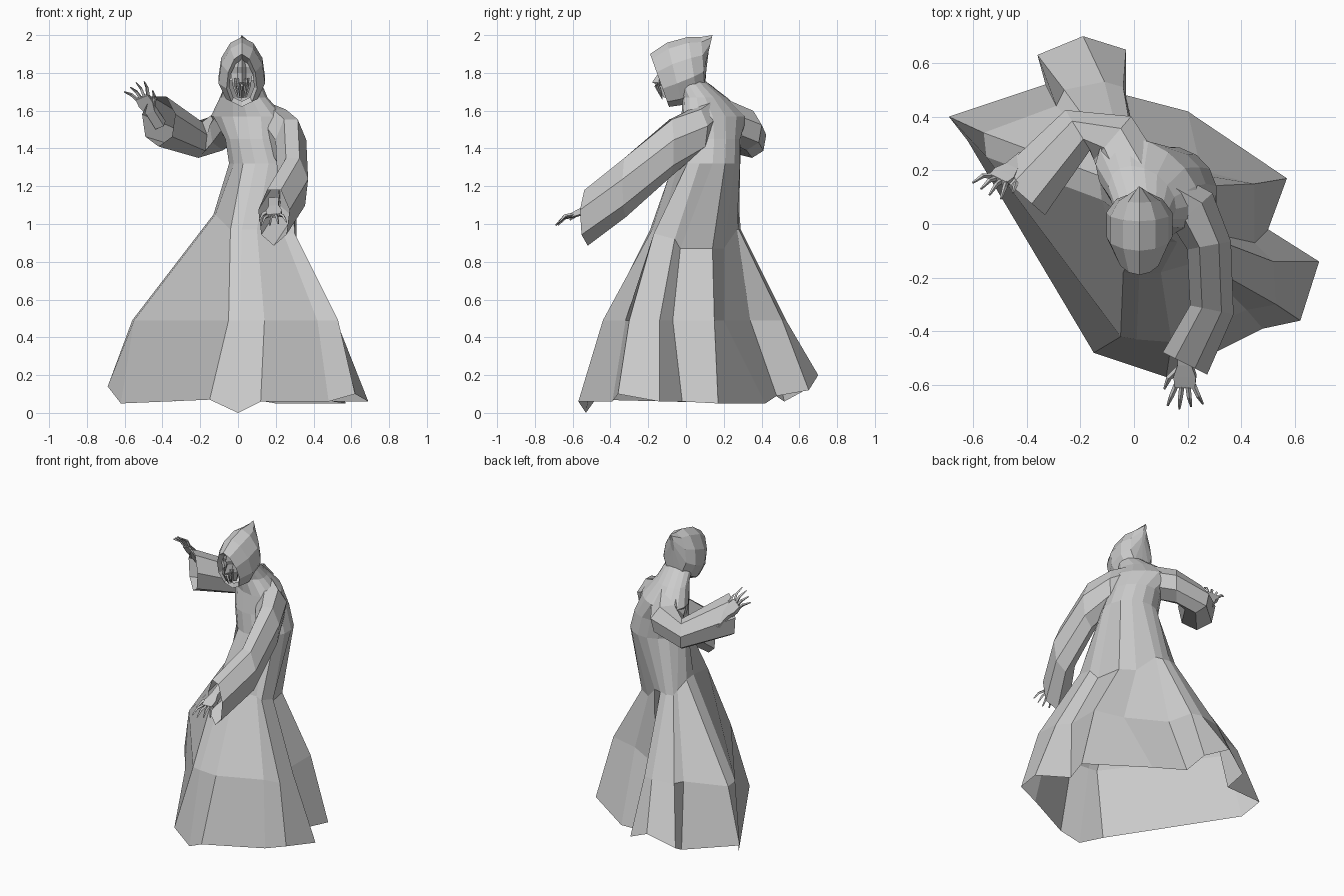
import bpy
import math
from mathutils import Vector

default_cube = bpy.data.objects.get("Cube")
if default_cube:
    bpy.data.objects.remove(default_cube, do_unlink=True)

UP = Vector((0, 0, 1))

# One plain grey covers the whole figure
grey = bpy.data.materials.new("plain_grey")
grey.use_nodes = True
grey_value = (0.6, 0.6, 0.6, 1)
grey.diffuse_color = grey_value
grey.node_tree.nodes["Principled BSDF"].inputs["Base Color"].default_value = grey_value


def add_object(name, vertices, faces):
    """Make a flat shaded object from plain geometry."""
    mesh = bpy.data.meshes.new(name)
    mesh.from_pydata(vertices, [], faces)
    mesh.materials.append(grey)
    mesh.update()
    part = bpy.data.objects.new(name, mesh)
    bpy.context.scene.collection.objects.link(part)
    return part


def loft(rings, cap_start=False, cap_end=False):
    """Skin a list of equally long rings with quads."""
    count = len(rings[0])
    vertices = [tuple(point) for ring in rings for point in ring]
    faces = []
    for level in range(len(rings) - 1):
        low, high = level * count, (level + 1) * count
        for i in range(count):
            j = (i + 1) % count
            faces.append((low + i, low + j, high + j, high + i))
    if cap_start:
        faces.append(tuple(reversed(range(count))))
    if cap_end:
        faces.append(tuple(range(len(vertices) - count, len(vertices))))
    return vertices, faces


def merge(pieces):
    """Join several vertex and face lists into one."""
    vertices, faces = [], []
    for piece_vertices, piece_faces in pieces:
        offset = len(vertices)
        vertices += piece_vertices
        faces += [tuple(index + offset for index in face) for face in piece_faces]
    return vertices, faces


def hundredths(points, height=None):
    """Turn whole numbers into units, adding a shared height if given."""
    return [Vector(p if height is None else (*p, height)) / 100 for p in points]


def oval(center, across, along, count, turn=0.0, start=0.0):
    """A level oval ring, turned about its centre."""
    ring = []
    for i in range(count):
        angle = start + math.tau * i / count
        x, y = across * math.cos(angle), along * math.sin(angle)
        ring.append(Vector(center) + Vector((x * math.cos(turn) - y * math.sin(turn),
                                             x * math.sin(turn) + y * math.cos(turn), 0)))
    return ring


def tube(path, widths, heights, sides, upright=False, caps=True):
    """Sweep an oval along a path; upright rings hang like cloth."""
    rings = []
    for i, point in enumerate(path):
        before, after = path[max(i - 1, 0)], path[min(i + 1, len(path) - 1)]
        tangent = (after - before).normalized()
        side = tangent.cross(UP).normalized()
        lift = UP if upright else side.cross(tangent).normalized()
        rings.append([point + side * widths[i] * math.sin(math.tau * k / sides)
                      - lift * heights[i] * math.cos(math.tau * k / sides)
                      for k in range(sides)])
    return loft(rings, caps, caps)


# Robe: folded skirt rings, going round from the front panel
hem = hundredths([(-15, -48, 7), (0, -53, 0), (12, -57, 6), (48, -39, 6),
                  (62, -36, 10), (69, -14, 6), (50, -2, 6), (57, 17, 5),
                  (20, 42, 5), (-3, 48, 9), (-3, 65, 12), (-19, 70, 20),
                  (-36, 63, 12), (-33, 52, 6), (-69, 40, 14), (-62, 31, 5)])
knee = hundredths([(-5, -42), (1, -43), (14, -44), (42, -32), (53, -30), (52, -14),
                   (45, -7), (45, 15), (25, 20), (0, 34), (-4, 51), (-11, 53),
                   (-26, 50), (-29, 44), (-56, 34), (-55, 25)], 49)
hip = hundredths([(-4, -18, 97), (2, -19, 97), (10, -18, 97), (24, -14, 95),
                  (30, -17, 95), (31, -6, 92), (27, -3, 87), (24, 14, 87),
                  (15, 20, 87), (5, 27, 97), (0, 28, 97), (-5, 29, 97),
                  (-10, 28, 97), (-11, 25, 100), (-13, 18, 105), (-12, 9, 105)])

# Robe: torso ovals, twisted so that one shoulder is drawn back
columns, first, twist = len(hem), math.radians(-125), math.radians(-38)
waist = oval((0.13, 0.11, 1.32), 0.18, 0.18, columns, 0, first)
chest = oval((0.10, 0.12, 1.45), 0.17, 0.17, columns, 0, first)
shoulders = oval((0.05, 0.15, 1.57), 0.22, 0.14, columns, twist, first - twist)
collar = oval((0.03, 0.10, 1.67), 0.14, 0.10, columns, twist, first - twist)
neck = oval((0.03, 0.02, 1.76), 0.09, 0.08, columns, 0, first)
add_object("robe", *loft([hem, knee, hip, waist, chest, shoulders, collar, neck]))

# Sleeves: deep hanging tubes with open cuffs
left_arm = hundredths([(10, 12, 157), (22, 5, 149), (28, -8, 141),
                       (29, -32, 120), (19, -52, 104)])
add_object("left_sleeve", *tube(left_arm, (0.09, 0.10, 0.085, 0.085, 0.095),
                                (0.10, 0.13, 0.16, 0.165, 0.155), 7, True, False))
right_arm = hundredths([(0, 17, 157), (-8, 32, 150), (-21, 35, 145), (-42, 11, 155)])
add_object("right_sleeve", *tube(right_arm, (0.12, 0.11, 0.09, 0.12),
                                 (0.11, 0.11, 0.10, 0.14), 7, True, False))


def add_hand(name, wrist, forward, thumb_side):
    """Wrist, flat palm, four spread fingers and a thumb."""
    wrist, forward = Vector(wrist), Vector(forward).normalized()
    thumb_side = Vector(thumb_side)
    thumb_side = (thumb_side - forward * thumb_side.dot(forward)).normalized()
    back = thumb_side.cross(forward).normalized()
    if back.z < 0:
        back.negate()

    def place(ahead, sideways, lift=0.0):
        return wrist + forward * ahead + thumb_side * sideways + back * lift

    def slab(ahead, half, thick):
        return [place(ahead, -half, -thick), place(ahead, half, -thick),
                place(ahead, half, thick), place(ahead, -half, thick)]

    pieces = [loft([slab(-0.10, 0.026, 0.024), slab(0.0, 0.026, 0.020),
                    slab(0.05, 0.042, 0.015), slab(0.095, 0.038, 0.010)], True, True)]
    for finger in range(4):
        spread = (finger - 1.5) * 0.021
        length = 0.105 - 0.012 * abs(finger - 2)
        path = [place(0.085, spread), place(0.085 + length / 2, spread * 1.6, 0.008),
                place(0.085 + length, spread * 2.1, -0.012)]
        pieces.append(tube(path, (0.010, 0.009, 0.004), (0.010, 0.009, 0.004), 4))
    thumb = [place(0.02, 0.02), place(0.06, 0.06), place(0.11, 0.078, -0.01)]
    pieces.append(tube(thumb, (0.014, 0.011, 0.004), (0.012, 0.010, 0.004), 4))
    add_object(name, *merge(pieces))


add_hand("left_hand", (0.19, -0.52, 1.08), (0, -0.9, -0.38), (-1, 0, -0.1))
add_hand("right_hand", (-0.46, 0.20, 1.60), (-0.52, -0.40, 0.80), (0.75, -0.5, 0.5))


# Hood: leaning rings from the face opening back to the raised point
def hood_ring(half_width, bottom, top, bottom_y, top_y):
    ring = []
    for i in range(10):
        angle = math.tau * i / 10
        rise = (1 - math.cos(angle)) / 2
        taper = 1.2 - 0.4 * rise
        ring.append(Vector((0.02 + half_width * taper * math.sin(angle),
                            bottom_y + (top_y - bottom_y) * rise,
                            bottom + (top - bottom) * rise)))
    return ring


hood_rings = [hood_ring(0.065, 1.65, 1.87, -0.08, -0.14),
              hood_ring(0.080, 1.62, 1.90, -0.09, -0.19),
              hood_ring(0.122, 1.63, 1.96, -0.02, -0.10),
              hood_ring(0.122, 1.67, 1.99, 0.06, 0.01),
              hood_ring(0.085, 1.71, 1.99, 0.10, 0.08),
              hood_ring(0.012, 1.87, 2.00, 0.11, 0.14)]
add_object("hood", *loft(hood_rings, False, True))

# Face: a narrow wedge with brow, nose and sunken cheeks
face_rows = [(1.88, 0.030, -0.13, -0.150), (1.83, 0.055, -0.12, -0.165),
             (1.80, 0.058, -0.11, -0.145), (1.75, 0.050, -0.10, -0.180),
             (1.73, 0.048, -0.10, -0.140), (1.67, 0.025, -0.08, -0.120)]
face_rings = []
for height, half, edge_y, ridge_y in face_rows:
    cheek_y = (edge_y + ridge_y) / 2 + 0.012
    outline = [(-half, edge_y), (-half * 0.4, cheek_y), (0, ridge_y),
               (half * 0.4, cheek_y), (half, edge_y), (0, -0.03)]
    face_rings.append([Vector((0.02 + x, y, height)) for x, y in outline])
add_object("face", *loft(face_rings, True, True))

# Beard: thin strands hanging over the mouth and chin
strands = []
for i in range(-2, 3):
    strand = [Vector((0.02 + i * 0.017, -0.145 + abs(i) * 0.008, 1.77)),
              Vector((0.02 + i * 0.016, -0.160 + abs(i) * 0.008, 1.73)),
              Vector((0.02 + i * 0.010, -0.125, 1.66 + abs(i) * 0.008))]
    strands.append(tube(strand, (0.006, 0.007, 0.002), (0.006, 0.007, 0.002), 4))
add_object("beard", *merge(strands))
